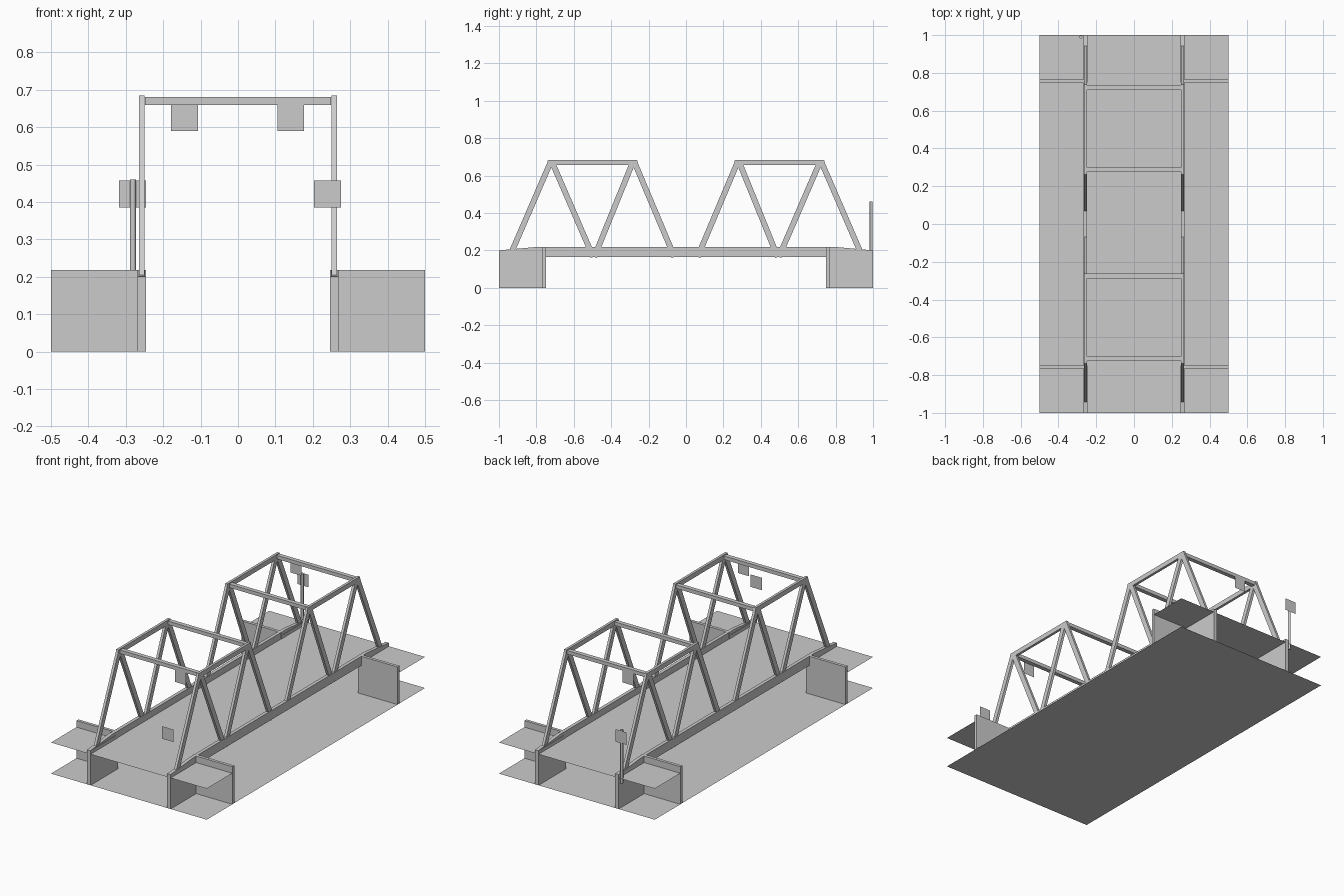
import bpy
import math
from mathutils import Vector

cube = bpy.data.objects.get("Cube")
if cube:
    bpy.data.objects.remove(cube, do_unlink=True)

grey = bpy.data.materials.new("plain_grey")
grey.use_nodes = True
grey.diffuse_color = (0.6, 0.6, 0.6, 1)
grey.node_tree.nodes["Principled BSDF"].inputs["Base Color"].default_value = (0.6, 0.6, 0.6, 1)


def add_mesh(name, verts, faces):
    mesh = bpy.data.meshes.new(name)
    mesh.from_pydata(verts, [], faces)
    mesh.materials.append(grey)
    obj = bpy.data.objects.new(name, mesh)
    bpy.context.collection.objects.link(obj)
    return obj


def sheet(name, x0, x1, y0, y1, z):
    """Flat horizontal sheet."""
    return add_mesh(name, [(x0, y0, z), (x1, y0, z), (x1, y1, z), (x0, y1, z)], [(0, 1, 2, 3)])


def sign(name, x, y, z, size=0.072):
    """Thin upright square plate facing along y."""
    h = size / 2
    return add_mesh(name, [(x - h, y, z - h), (x + h, y, z - h), (x + h, y, z + h), (x - h, y, z + h)],
                    [(0, 1, 2, 3)])


def extrude_x(name, outline, x0, x1):
    """Closed (y, z) outline extruded from x0 to x1."""
    n = len(outline)
    verts = [(x, y, z) for x in (x0, x1) for y, z in outline]
    faces = [tuple(range(n))[::-1], tuple(range(n, 2 * n))]
    faces += [(i, (i + 1) % n, (i + 1) % n + n, i + n) for i in range(n)]
    return add_mesh(name, verts, faces)


def box(name, x0, x1, y0, y1, z0, z1):
    return extrude_x(name, [(y0, z0), (y1, z0), (y1, z1), (y0, z1)], min(x0, x1), max(x0, x1))


def strut(name, x0, x1, start, end, width):
    """Flat bar between two (y, z) points."""
    a, b = Vector(start), Vector(end)
    d = (b - a).normalized()
    side = Vector((d.y, -d.x)) * width / 2
    return extrude_x(name, [a + side, b + side, b - side, a - side], min(x0, x1), max(x0, x1))


# Ground and road deck
sheet("ground", -0.5, 0.5, -1, 1, 0)
sheet("road_deck", -0.25, 0.25, -1, 1, 0.18)

# Diagonals as bottom and top distance along the bridge, at deck and chord height
diagonals = [(0.922, 0.725), (0.518, 0.715), (0.47, 0.285), (0.083, 0.275)]
low, high, foot = 0.215, 0.67, 0.165

for sx, side in ((-1, "right"), (1, "left")):
    # Long edge girder, tapering at the two ends
    profile = [(-1, 0.165), (1, 0.165), (1, 0.2), (0.8, 0.218), (-0.8, 0.218), (-1, 0.2)]
    x0, x1 = sorted((sx * 0.248, sx * 0.268))
    extrude_x(side + "_girder", profile, x0, x1)

    for sy, end in ((-1, "front"), (1, "back")):
        tag = end + "_" + side
        # Bank and abutment walls
        x0, x1 = sorted((sx * 0.25, sx * 0.5))
        y0, y1 = sorted((sy * 0.75, sy))
        sheet(tag + "_bank", x0, x1, y0, y1, 0.18)
        box(tag + "_side_wall", sx * 0.246, sx * 0.268, y0, y1, 0, 0.2)
        w0, w1 = sorted((sy * 0.748, sy * 0.766))
        box(tag + "_end_wall", sx * 0.246, sx * 0.5, w0, w1, 0, 0.218)

        # Truss: sloping diagonals and top chord
        for i, (bottom, top) in enumerate(diagonals):
            slope = (bottom - top) / (high - low)
            base = bottom + slope * (low - foot)
            strut(f"{tag}_diagonal_{i + 1}", sx * 0.25, sx * 0.265,
                  (sy * base, foot), (sy * top, high), 0.03)
        c0, c1 = sorted((sy * 0.262, sy * 0.738))
        extrude_x(tag + "_top_chord",
                  [(c0 - 0.008, 0.656), (c1 + 0.008, 0.656), (c1, 0.684), (c0, 0.684)],
                  *sorted((sx * 0.25, sx * 0.265)))

# Cross beams between the top chords
for i, y in enumerate((-0.714, -0.275, 0.287, 0.7225)):
    box(f"cross_beam_{i + 1}", -0.248, 0.248, y - 0.0125, y + 0.0125, 0.659, 0.68)

# Signs hanging from the portals and beside the road
sign("front_hanging_sign", 0.141, -0.728, 0.626)
sign("back_hanging_sign", -0.143, 0.735, 0.626)
sign("front_road_sign", 0.239, -0.985, 0.421)
sign("back_road_sign", -0.282, 0.999, 0.421)

# Round sign pole
bpy.ops.mesh.primitive_cylinder_add(vertices=12, radius=0.008, depth=0.31,
                                    location=(-0.281, 0.99, 0.305))
pole = bpy.context.object
pole.name = "sign_pole"
pole.data.materials.append(grey)
bpy.ops.object.shade_smooth_by_angle(angle=math.radians(40))
